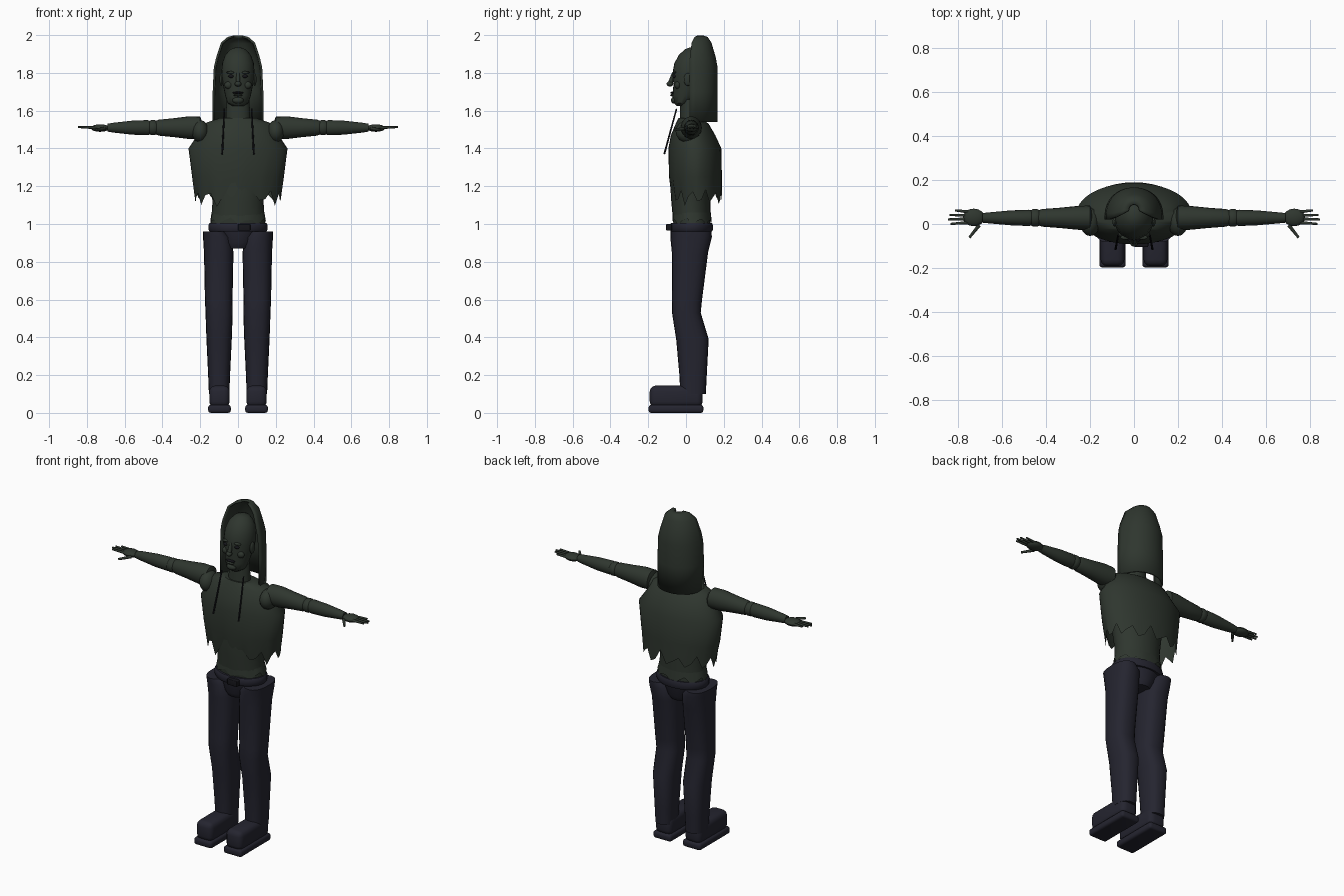
import bpy, bmesh, math, random
from mathutils import Vector, Matrix

random.seed(4)
if "Cube" in bpy.data.objects:
    bpy.data.objects.remove(bpy.data.objects["Cube"])


def material(name, rgb):
    m = bpy.data.materials.new(name)
    m.use_nodes = True
    m.diffuse_color = (*rgb, 1)
    m.node_tree.nodes["Principled BSDF"].inputs["Base Color"].default_value = (*rgb, 1)
    return m


GREEN = material("dark green", (0.028, 0.037, 0.028))
NAVY = material("dark navy", (0.018, 0.018, 0.029))
BLACK = material("near black", (0.008, 0.008, 0.011))


def finish(name, bm, mat, angle=40):
    bmesh.ops.recalc_face_normals(bm, faces=bm.faces)
    me = bpy.data.meshes.new(name)
    bm.to_mesh(me)
    bm.free()
    me.materials.append(mat)
    ob = bpy.data.objects.new(name, me)
    bpy.context.collection.objects.link(ob)
    bpy.ops.object.select_all(action="DESELECT")
    ob.select_set(True)
    bpy.context.view_layer.objects.active = ob
    bpy.ops.object.shade_smooth_by_angle(angle=math.radians(angle))
    return ob


def loft(name, rings, mat, n=24, caps=(True, True), power=1.0, hem=0.0, angle=40):
    """Rings are (z, x centre, half width, front y, back y)."""
    bm = bmesh.new()
    loops = []
    for k, (z, cx, rx, y0, y1) in enumerate(rings):
        loop = []
        for i in range(n):
            a = math.tau * i / n
            c, s = math.cos(a), math.sin(a)
            x = cx + rx * math.copysign(abs(c) ** power, c)
            y = (y0 + y1) / 2 + (y1 - y0) / 2 * math.copysign(abs(s) ** power, s)
            dz = hem * (i % 3 + random.random()) / 2 if k == 0 else 0
            loop.append(bm.verts.new((x, y, z + dz)))
        loops.append(loop)
    for a, b in zip(loops, loops[1:]):
        for i in range(n):
            j = (i + 1) % n
            bm.faces.new((a[i], a[j], b[j], b[i]))
    for use, loop in zip(caps, (loops[0], loops[-1])):
        if use:
            bm.faces.new(loop)
    return finish(name, bm, mat, angle)


def ball(name, centre, radii, mat, segs=16):
    bm = bmesh.new()
    m = Matrix.Translation(centre) @ Matrix.Diagonal((*radii, 1))
    bmesh.ops.create_uvsphere(bm, u_segments=segs, v_segments=segs // 2, radius=1, matrix=m)
    return finish(name, bm, mat)


def rod(name, p, q, r0, r1, mat, n=10):
    p, q = Vector(p), Vector(q)
    bm = bmesh.new()
    rot = (q - p).to_track_quat("Z", "Y").to_matrix().to_4x4()
    bmesh.ops.create_cone(bm, cap_ends=True, segments=n, radius1=r0, radius2=r1,
                          depth=(q - p).length, matrix=Matrix.Translation((p + q) / 2) @ rot)
    return finish(name, bm, mat)


def block(name, lo, hi, mat, bevel):
    lo, hi = Vector(lo), Vector(hi)
    bm = bmesh.new()
    bmesh.ops.create_cube(bm, size=1, matrix=Matrix.Translation((lo + hi) / 2)
                          @ Matrix.Diagonal((*(hi - lo), 1)))
    bmesh.ops.bevel(bm, geom=bm.edges[:], offset=bevel, segments=3, profile=0.5, affect="EDGES")
    return finish(name, bm, mat)


# Torso, and the ragged outer garment around it
loft("torso", [(0.98, 0, 0.145, -0.065, 0.13), (1.12, 0, 0.135, -0.078, 0.13),
               (1.35, 0, 0.17, -0.092, 0.13), (1.5, 0, 0.16, -0.06, 0.11)], GREEN)
vest = loft("ragged_top", [(1.09, 0, 0.225, -0.072, 0.19), (1.25, 0, 0.243, -0.09, 0.19),
                           (1.4, 0, 0.262, -0.093, 0.187), (1.47, 0, 0.215, -0.08, 0.155),
                           (1.53, 0, 0.185, -0.055, 0.12), (1.56, 0, 0.1, -0.04, 0.08)],
            GREEN, n=36, caps=(False, True), hem=0.07)
loft("shirt_hem", [(0.99, 0, 0.15, -0.073, 0.137), (1.06, 0, 0.14, -0.07, 0.132)],
     GREEN, caps=(False, False), hem=0.03)

# Neck and head
loft("neck", [(1.5, 0, 0.068, -0.035, 0.065), (1.66, 0, 0.06, -0.03, 0.06)], GREEN)
loft("head", [(1.625, 0, 0.03, -0.05, 0.0), (1.64, 0, 0.055, -0.065, 0.03),
              (1.68, 0, 0.068, -0.072, 0.06), (1.74, 0, 0.08, -0.066, 0.09),
              (1.79, 0, 0.088, -0.073, 0.105), (1.85, 0, 0.084, -0.062, 0.11),
              (1.895, 0, 0.068, -0.038, 0.1), (1.925, 0, 0.04, -0.005, 0.08),
              (1.935, 0, 0.012, 0.02, 0.05)], GREEN)
rod("nose_bridge", (0, -0.066, 1.8), (0, -0.083, 1.745), 0.008, 0.013, GREEN)
ball("nose_tip", (0, -0.085, 1.742), (0.018, 0.018, 0.014), GREEN)
ball("chin", (0, -0.062, 1.655), (0.03, 0.018, 0.018), GREEN)
ball("upper_lip", (0, -0.071, 1.695), (0.03, 0.012, 0.006), BLACK)
ball("lower_lip", (0, -0.073, 1.682), (0.024, 0.011, 0.006), GREEN)
for side, s in (("left", 1), ("right", -1)):
    ball(side + "_eye", (s * 0.036, -0.062, 1.782), (0.016, 0.01, 0.009), BLACK)
    ball(side + "_brow", (s * 0.038, -0.061, 1.802), (0.024, 0.011, 0.007), GREEN)
    ball(side + "_cheek", (s * 0.05, -0.045, 1.735), (0.022, 0.016, 0.02), GREEN)
    ball(side + "_ear", (s * 0.088, 0.01, 1.765), (0.01, 0.022, 0.034), GREEN)

# Hood: open-fronted shell of half rings (z, half width, front y, back y)
bm = bmesh.new()
steps = 24
loops = []
for z, rx, y0, y1 in [(1.54, 0.135, 0.02, 0.167), (1.7, 0.134, 0.02, 0.167),
                      (1.83, 0.128, 0.02, 0.167), (1.88, 0.116, 0.02, 0.158),
                      (1.96, 0.09, 0.03, 0.135), (1.99, 0.055, 0.045, 0.115),
                      (1.998, 0.025, 0.06, 0.09)]:
    loops.append([bm.verts.new((rx * math.cos(math.pi * i / steps),
                                y0 + (y1 - y0) * math.sin(math.pi * i / steps) ** 0.8, z))
                  for i in range(steps + 1)])
for a, b in zip(loops, loops[1:]):
    for i in range(steps):
        bm.faces.new((a[i], a[i + 1], b[i + 1], b[i]))
hood = finish("hood", bm, GREEN)
solid = hood.modifiers.new("thickness", "SOLIDIFY")
solid.thickness = 0.012
solid.offset = -1

# Belt, buckle and pelvis
loft("pelvis", [(0.87, 0, 0.07, -0.05, 0.1), (0.9, 0, 0.085, -0.07, 0.12),
                (1.0, 0, 0.145, -0.072, 0.135)], NAVY)
loft("belt", [(0.96, 0, 0.15, -0.08, 0.138), (0.97, 0, 0.157, -0.085, 0.142),
              (0.995, 0, 0.157, -0.085, 0.142), (1.005, 0, 0.15, -0.08, 0.138)], NAVY)
block("buckle", (0.0, -0.105, 0.965), (0.065, -0.075, 1.0), BLACK, 0.004)

for side, s in (("left", 1), ("right", -1)):
    # Leg
    loft(side + "_leg", [(0.1, s * 0.1, 0.054, -0.03, 0.105), (0.2, s * 0.1, 0.058, -0.035, 0.11),
                         (0.39, s * 0.1, 0.067, -0.052, 0.12), (0.53, s * 0.1, 0.072, -0.074, 0.078),
                         (0.6, s * 0.102, 0.073, -0.073, 0.085), (0.85, s * 0.102, 0.078, -0.075, 0.117),
                         (0.93, s * 0.11, 0.075, -0.083, 0.137), (0.96, s * 0.125, 0.06, -0.083, 0.135)],
         NAVY, n=20, power=0.8)
    # Shoe
    x0, x1 = sorted((s * 0.038, s * 0.158))
    block(side + "_sole", (x0, -0.198, 0), (x1, 0.092, 0.042), NAVY, 0.014)
    block(side + "_shoe", (x0 + 0.006, -0.192, 0.03), (x1 - 0.006, 0.088, 0.144), NAVY, 0.03)

    # Arm: lofted upright, then turned to point sideways
    turn = Matrix.Translation((0, 0.028, 1.51)) @ Matrix.Rotation(s * math.pi / 2, 4, "Y")
    for part, rings in (
            ("upper_arm", [(0.19, 0.03, 0.02), (0.2, 0.058, 0.056), (0.26, 0.06, 0.054),
                           (0.34, 0.05, 0.046), (0.42, 0.042, 0.04), (0.435, 0.036, 0.034)]),
            ("elbow", [(0.43, 0.034, 0.034), (0.44, 0.04, 0.04), (0.46, 0.04, 0.04),
                       (0.47, 0.034, 0.034)]),
            ("forearm", [(0.465, 0.036, 0.034), (0.48, 0.04, 0.037), (0.56, 0.037, 0.034),
                         (0.66, 0.026, 0.025), (0.69, 0.021, 0.022)])):
        arm = loft(side + "_" + part, [(d, 0, rz, -ry, ry) for d, rz, ry in rings], GREEN, n=20)
        arm.data.transform(turn)
    ball(side + "_shoulder", (s * 0.2, 0.01, 1.49), (0.046, 0.065, 0.06), GREEN)

    # Hand
    ball(side + "_palm", (s * 0.73, 0.03, 1.508), (0.05, 0.04, 0.02), GREEN)
    for i, reach in enumerate((0.815, 0.84, 0.848, 0.835)):
        y = 0.062 - 0.0205 * i
        rod(f"{side}_finger_{i + 1}", (s * 0.755, 0.03 + (y - 0.03) * 0.8, 1.51),
            (s * reach, y, 1.513), 0.008, 0.005, GREEN)
    rod(side + "_thumb", (s * 0.705, -0.005, 1.505), (s * 0.75, -0.062, 1.5), 0.009, 0.006, GREEN)

    # Drawstring
    rod(side + "_drawstring", (s * 0.072, -0.05, 1.61), (s * 0.084, -0.115, 1.37),
        0.004, 0.005, BLACK, 8)
